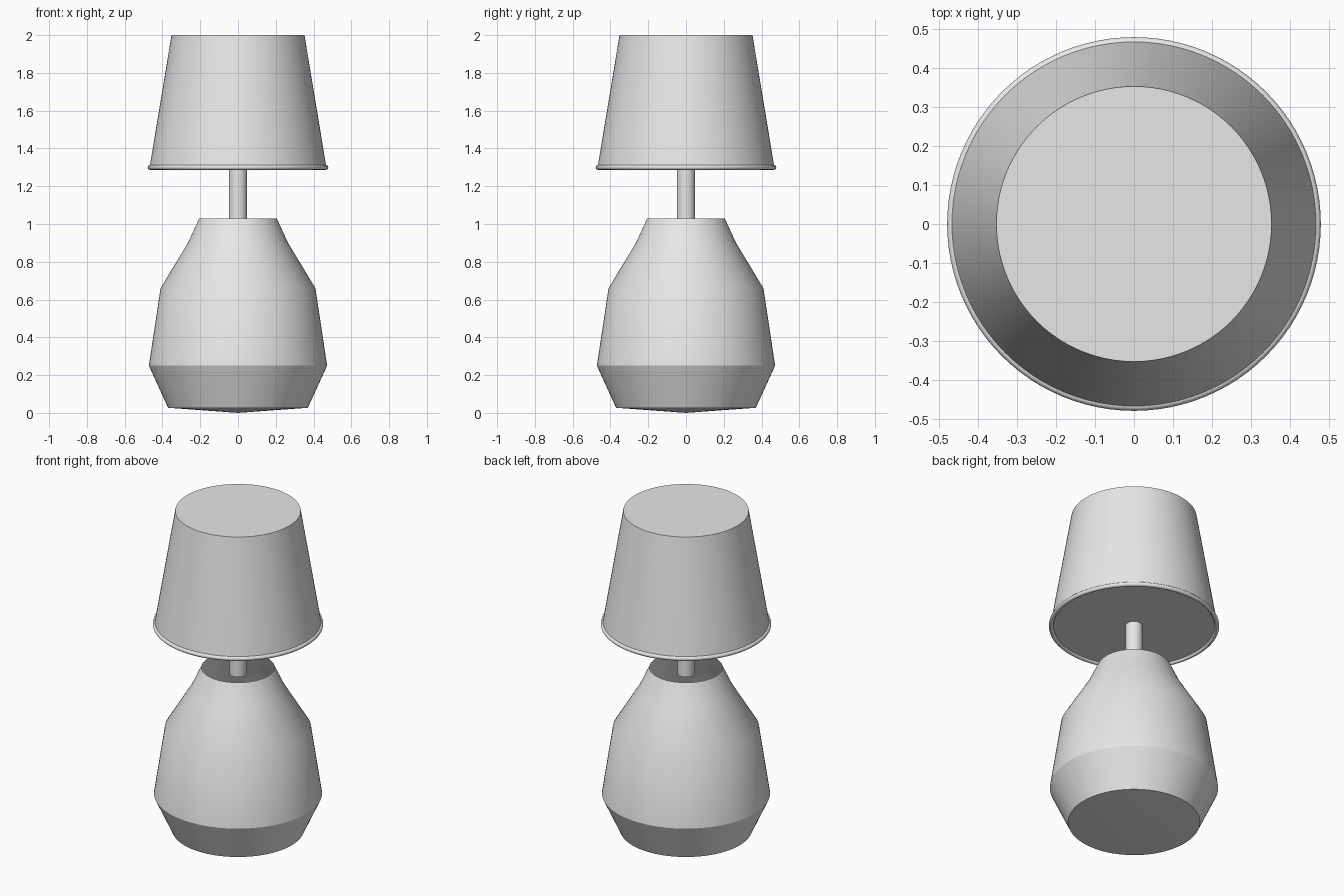
import bpy
import bmesh
import math
from mathutils import Matrix, Vector

cube = bpy.data.objects.get("Cube")
if cube:
    bpy.data.objects.remove(cube)

SEGMENTS = 96

# One pale grey for the whole lamp
grey = bpy.data.materials.new("pale_grey")
grey.use_nodes = True
colour = (0.8, 0.8, 0.8, 1)
grey.diffuse_color = colour
grey.node_tree.nodes["Principled BSDF"].inputs["Base Color"].default_value = colour


def lathe(name, profile, closed=False, smooth_angle=30):
    """Spin an (r, z) profile around the z axis."""
    bm = bmesh.new()
    verts = [bm.verts.new((r, 0, z)) for r, z in profile]
    edges = [bm.edges.new(pair) for pair in zip(verts, verts[1:])]
    if closed:
        edges.append(bm.edges.new((verts[-1], verts[0])))
    bmesh.ops.spin(bm, geom=verts + edges, cent=(0, 0, 0), axis=(0, 0, 1),
                   angle=math.tau, steps=SEGMENTS, use_duplicate=False)
    bmesh.ops.remove_doubles(bm, verts=bm.verts[:], dist=0.0001)
    bmesh.ops.recalc_face_normals(bm, faces=bm.faces[:])
    mesh = bpy.data.meshes.new(name)
    bm.to_mesh(mesh)
    bm.free()
    mesh.materials.append(grey)
    obj = bpy.data.objects.new(name, mesh)
    bpy.context.collection.objects.link(obj)
    bpy.ops.object.select_all(action='DESELECT')
    obj.select_set(True)
    bpy.context.view_layer.objects.active = obj
    bpy.ops.object.shade_smooth_by_angle(angle=math.radians(smooth_angle))
    return obj


# Faceted vase body, open at the neck, with a shallow pointed underside
lathe("lamp_body", [(0, 0), (0.37, 0.027), (0.472, 0.25), (0.41, 0.66),
                    (0.265, 0.9), (0.205, 1.03)])

# Stem hanging from the shade into the neck
lathe("stem", [(0, 0.99), (0.048, 0.99), (0.048, 1.31), (0, 1.31)])

# Tapered shade, closed at both ends
lathe("lamp_shade", [(0, 1.3), (0.468, 1.3), (0.352, 2), (0, 2)])

# Rounded ring around the lower edge of the shade
ring = [(0.465 + 0.013 * math.cos(math.tau * i / 12),
         1.3 + 0.013 * math.sin(math.tau * i / 12)) for i in range(12)]
lathe("shade_rim", ring, closed=True, smooth_angle=40)
